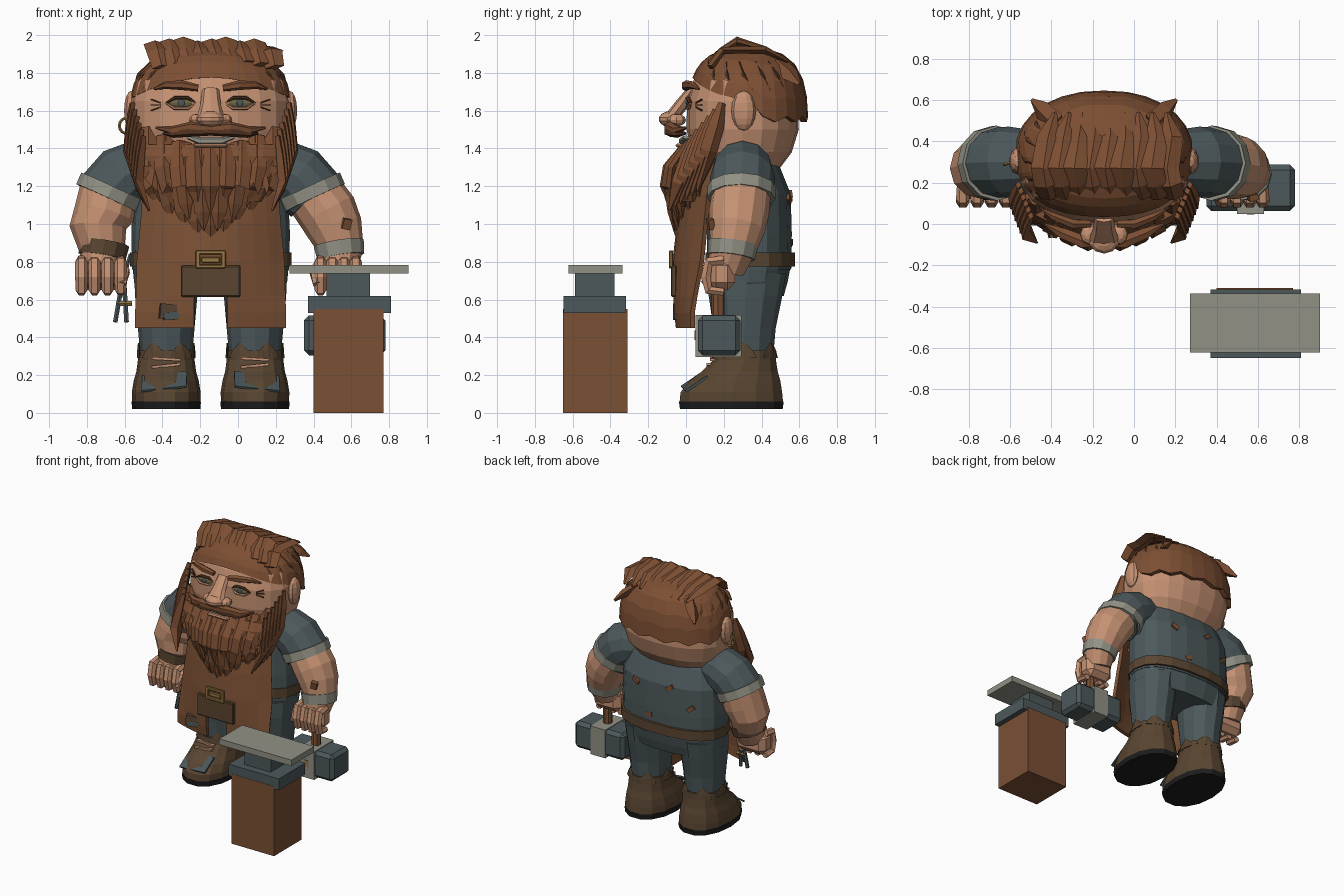
import bpy, bmesh, math, random
from mathutils import Vector, Euler

random.seed(4)
CX = -0.145          # centre line of the figure


def mat(name, *c):
    m = bpy.data.materials.new(name)
    m.diffuse_color = (*c, 1)
    return m


SKIN = mat("skin", .56, .285, .17)
HAIR = mat("hair brown", .205, .078, .033)
APRON = mat("tan leather and wood", .195, .08, .034)
SLATE = mat("slate cloth and iron", .073, .099, .105)
GREY = mat("pale grey", .285, .285, .235)
LEATHER = mat("dark leather", .10, .06, .031)
SOLE = mat("black", .012, .012, .013)
GOLD = mat("brass", .30, .18, .055)
DARK = mat("dark hair", .09, .034, .016)
OLIVE = mat("olive eye", .16, .13, .06)


def make(name, bm, m):
    bmesh.ops.recalc_face_normals(bm, faces=bm.faces)
    me = bpy.data.meshes.new(name)
    bm.to_mesh(me)
    bm.free()
    me.materials.append(m)
    ob = bpy.data.objects.new(name, me)
    bpy.context.collection.objects.link(ob)
    return ob


def skin(name, rings, m, cap0=True, cap1=True):
    bm = bmesh.new()
    vs = [[bm.verts.new(p) for p in r] for r in rings]
    n = len(rings[0])
    for a, b in zip(vs, vs[1:]):
        for i in range(n):
            j = (i + 1) % n
            bm.faces.new((a[i], a[j], b[j], b[i]))
    if cap0:
        bm.faces.new(vs[0])
    if cap1:
        bm.faces.new(vs[-1])
    return make(name, bm, m)


def tube(name, pts, m, n=10, axis=(0, 1, 0), level=False, e=2.0):
    """Loft elliptical rings (x, y, z, a, b); a lies along axis."""
    P = [Vector(p[:3]) for p in pts]
    rings = []
    for i, p in enumerate(pts):
        t = Vector((0, 0, 1)) if level else (P[min(i + 1, len(P) - 1)] - P[max(i - 1, 0)]).normalized()
        A = Vector(axis)
        A = (A - t * A.dot(t)).normalized()
        B = t.cross(A)
        ring = []
        for k in range(n):
            w = 2 * math.pi * k / n
            c, s = math.cos(w), math.sin(w)
            ring.append(P[i] + A * p[3] * math.copysign(abs(c) ** (2 / e), c)
                        + B * p[4] * math.copysign(abs(s) ** (2 / e), s))
        rings.append(ring)
    return skin(name, rings, m)


def loft(name, x, rows, m, n=16, e=2.0):
    """Level rings from rows of (z, centre y, rx, ry)."""
    return tube(name, [(x, cy, z, rx, ry) for z, cy, rx, ry in rows], m, n, (1, 0, 0), True, e)


def box(name, c, size, m, bevel=0, rot=(0, 0, 0)):
    bm = bmesh.new()
    bmesh.ops.create_cube(bm, size=1)
    bmesh.ops.scale(bm, vec=size, verts=bm.verts)
    if bevel:
        bmesh.ops.bevel(bm, geom=bm.edges[:], offset=bevel, segments=1, affect='EDGES')
    bmesh.ops.rotate(bm, matrix=Euler(rot).to_matrix(), verts=bm.verts)
    bmesh.ops.translate(bm, vec=c, verts=bm.verts)
    return make(name, bm, m)


def ball(name, c, r, m, u=12, v=8):
    bm = bmesh.new()
    bmesh.ops.create_uvsphere(bm, u_segments=u, v_segments=v, radius=1)
    bmesh.ops.scale(bm, vec=r, verts=bm.verts)
    bmesh.ops.translate(bm, vec=c, verts=bm.verts)
    return make(name, bm, m)


def face_y(dx):
    return .3 - .295 * (1 - abs(dx / .42) ** 2.3) ** (1 / 2.3)


# anvil on its wooden block
box("anvil_block", (.585, -.48, .275), (.37, .34, .55), APRON)
box("anvil_foot", (.59, -.483, .575), (.44, .33, .09), SLATE)
box("anvil_waist", (.583, -.483, .68), (.23, .21, .13), SLATE)
box("anvil_top", (.587, -.48, .76), (.63, .285, .046), GREY)

# hammer
box("hammer_head", (.565, .175, .41), (.43, .225, .21), SLATE, .025)
box("hammer_band", (.565, .172, .408), (.13, .245, .222), GREY)
tube("hammer_handle", [(.565, .17, .5, .035, .035), (.565, .17, .78, .035, .035)], APRON, 8)
box("hammer_pin", (.565, .05, .41), (.035, .01, .05), GOLD)

# torso, hips and belt
loft("shirt", CX, [(.76, .335, .415, .225), (.95, .335, .42, .228), (1.16, .335, .41, .222),
                   (1.3, .315, .37, .185), (1.4, .3, .29, .14), (1.45, .3, .18, .1)], SLATE, 18, 2.4)
loft("hips", CX, [(.62, .33, .36, .19), (.69, .33, .405, .21), (.79, .335, .415, .225)], SLATE, 18, 2.4)
loft("belt", CX, [(.775, .34, .427, .24), (.85, .34, .427, .24)], LEATHER, 18, 2.4)
for dx, z, tilt in ((-.1, 1.15, .6), (.2, 1.13, -.5), (-.27, 1.02, .7), (.08, .9, .2)):
    box("shirt_patch", (CX + dx, .557 - .3 * dx * dx, z), (.06, .016, .032), APRON, 0, (0, tilt, -dx))

# legs, boots
for s in (-1, 1):
    x = CX + s * .235
    loft("leg", x, [(.28, .31, .135, .15), (.45, .31, .15, .165), (.62, .315, .165, .195),
                    (.74, .325, .17, .205)], SLATE, 12)
    loft("boot", x, [(.06, .24, .18, .28), (.11, .24, .182, .275), (.17, .26, .172, .245), (.22, .285, .158, .205),
                     (.28, .31, .15, .17), (.33, .312, .148, .165)], LEATHER, 14, 2.2)
    loft("sole", x, [(.02, .24, .18, .278), (.06, .24, .184, .284)], SOLE, 14, 2.2)
    for k in range(6):   # ragged boot top
        w = 2 * math.pi * k / 6 + s
        px, py = x + .146 * math.cos(w), .312 + .16 * math.sin(w)
        tube("boot_rag", [(px, py, .29, .07, .01), (px, py, .33, .05, .008), (px, py, .37, .008, .004)], LEATHER, 4,
             (-math.sin(w), math.cos(w), 0))
    box("toe_plate", (x + s * .01, .045, .165), (.24, .14, .012), SLATE, 0, (.6, s * .1, s * .1))
    for z, r in ((.285, .06), (.25, -.1)):
        box("boot_lace", (x, .31 - (.17 if z > .26 else .19), z), (.15, .025, .014), SKIN, 0, (0, r, 0))

# apron with a split hem
bm = bmesh.new()
rows = [(.45, -.045, .395, .08), (.53, -.055, .395, .09), (.62, -.06, .39, .11), (.8, -.06, .385, .145),
        (1.0, -.035, .365, .14), (1.15, 0, .355, .12), (1.32, .07, .32, .1)]
us = [-1, -.8, -.6, -.4, -.22, 0, .22, .4, .6, .8, 1]
grid = [[bm.verts.new((CX + u * hw, y + cv * u * u, z)) for u in us] for z, y, hw, cv in rows]
for i in range(len(rows) - 1):
    for j in range(len(us) - 1):
        if i < 2 and j in (4, 5):
            continue
        bm.faces.new((grid[i][j], grid[i][j + 1], grid[i + 1][j + 1], grid[i + 1][j]))
apron = make("apron", bm, APRON)
mod = apron.modifiers.new("thickness", 'SOLIDIFY')
mod.thickness, mod.offset = .025, 0
box("apron_pouch", (CX, -.064, .697), (.315, .03, .165), LEATHER, .006)
for z in (.775, .85):
    box("buckle_bar", (CX, -.08, z), (.16, .02, .022), GOLD, .005)
for dx in (-.068, .068):
    box("buckle_side", (CX + dx, -.08, .812), (.026, .02, .085), GOLD, .005)
box("buckle_pin", (CX, -.08, .81), (.1, .02, .032), GOLD, .005)
box("apron_patch", (-.36, -.042, .535), (.11, .03, .08), LEATHER, 0, (0, .1, .22))
box("apron_hole", (-.355, -.047, .515), (.08, .026, .035), SLATE, 0, (0, -.15, .22))

# arms with sleeves, cuffs and fists
for s, wx, hx, name in ((-1, .575, .58, "left"), (1, .69, .675, "right")):
    def P(x, y, z, r):
        return (CX + s * x, y, z, r, r)
    tube(name + "_sleeve", [P(.26, .3, 1.3, .13), P(.38, .3, 1.285, .16), P(.46, .3, 1.25, .172),
                            P(.55, .295, 1.15, .168)], SLATE, 12)
    tube(name + "_sleeve_cuff", [P(.52, .295, 1.195, .182), P(.548, .293, 1.135, .18)], GREY, 12)
    mx = (.55 + wx) / 2 + .02
    tube(name + "_forearm", [P(.54, .295, 1.17, .155), P(mx - .02, .28, 1.06, .16), P(mx + .015, .27, .98, .15),
                             P(wx, .245, .86, .12), P(hx, .21, .76, .10)], SKIN, 12)
    tube(name + "_wrist_band", [P(wx - .012, .25, .9, .134), P(wx, .24, .825, .125)],
         LEATHER if s < 0 else GREY, 12)
    h = CX + s * hx
    w = 1.12 if s < 0 else 1
    box(name + "_palm", (h, .19, .735), (.23 * w, .14, .17), SKIN, .04)
    for k in range(4):
        fx = h + (k - 1.5) * .062 * w
        tube(name + "_finger", [(fx, .2, .81, .028, .028), (fx, .12, .8, .033, .03), (fx, .105, .72, .033, .03),
                                (fx, .12, .65, .031, .028), (fx, .2, .64, .025, .022)], SKIN, 6, (1, 0, 0))
    tube(name + "_thumb", [(h - s * .09, .22, .80, .03, .03), (h - s * .125, .15, .75, .035, .03),
                           (h - s * .11, .1, .68, .025, .025)], SKIN, 6)
box("forearm_patch", (.575, .13, 1.0), (.045, .03, .055), APRON, 0, (.2, .2, .3))

# hip tools hung from the belt
for dx in (-.03, .03):
    tube("pliers_arm", [(-.6 + dx, .2, .84, .01, .01), (-.61 - dx * .3, .17, .66, .014, .014),
                        (-.62 - dx, .16, .48, .014, .014)], SLATE, 6)
tube("pliers_pivot", [(-.64, .165, .58, .015, .015), (-.56, .165, .58, .015, .015)], GOLD, 6)

# head, ears and earring
loft("head", CX, [(1.24, .32, .24, .15), (1.3, .3, .33, .2), (1.38, .295, .39, .265), (1.5, .3, .42, .297),
                  (1.65, .3, .42, .295), (1.76, .305, .395, .265), (1.84, .31, .3, .2)], SKIN, 20, 2.3)
for s in (-1, 1):
    ball("ear", (CX + s * .42, .305, 1.6), (.04, .065, .105), SKIN, 10, 8)
bpy.ops.mesh.primitive_torus_add(location=(-.59, .3, 1.52), rotation=(math.pi / 2, 0, .3), major_segments=14,
                                 minor_segments=5, major_radius=.04, minor_radius=.008)
bpy.context.object.name = "earring"
bpy.context.object.data.materials.append(GOLD)

# face
tube("nose_bridge", [(CX, .03, 1.71, .045, .025), (CX, -.025, 1.63, .055, .035), (CX, -.08, 1.56, .075, .035)],
     SKIN, 8, (1, 0, 0))
ball("nose_tip", (CX, -.08, 1.555), (.075, .065, .043), SKIN, 10, 7)
tube("mouth", [(CX - .12, .0, 1.46, .01, .02), (CX - .06, -.02, 1.44, .02, .02), (CX + .06, -.02, 1.44, .02, .02),
               (CX + .12, .0, 1.46, .01, .02)], GREY, 6, (0, 0, 1))
box("lower_lip", (CX, -.03, 1.415), (.18, .05, .02), SKIN, .008)
for s in (-1, 1):
    ball("nostril", (CX + s * .075, -.05, 1.55), (.04, .05, .033), SKIN, 8, 6)
    e = CX + s * .155
    y = face_y(.155)
    ball("eye", (e, y, 1.64), (.065, .016, .026), OLIVE, 10, 6)
    ball("iris", (e, y - .012, 1.64), (.02, .008, .02), SLATE, 8, 6)
    for z, c in ((1.668, DARK), (1.612, SKIN)):
        tube("eyelid", [(e - .08, y + .004, 1.64, .005, .01), (e - .035, y - .008, z, .009, .014),
                        (e + .035, y - .008, z, .009, .014), (e + .08, y + .004, 1.64, .005, .01)], c, 6, (0, 0, 1))
    for k in (-1, 0, 1):
        box("eye_wrinkle", (CX + s * .29, face_y(.29), 1.63 + k * .02), (.06, .012, .006), DARK, 0,
            (0, s * k * -.3, s * .5))
    tube("eyebrow", [(CX + s * .065, -.0, 1.72, .018, .02), (CX + s * .15, .0, 1.735, .026, .025),
                     (CX + s * .24, .035, 1.735, .02, .02), (CX + s * .3, .07, 1.715, .006, .006)],
         HAIR, 6, (0, 0, 1))
    for k in range(2):
        tube("moustache", [(CX, -.08, 1.505 - k * .015, .022, .03),
                           (CX + s * .1, -.085, 1.515 - k * .025, .028, .035),
                           (CX + s * .2, -.045, 1.495 - k * .015, .024, .03),
                           (CX + s * (.29 - k * .04), .0, 1.51 - k * .03, .006, .006)],
             DARK if k else HAIR, 6, (0, 0, 1))


# hair cap with a low back and a high front
def hair_pt(a, z, f=1):
    c, s = math.cos(a), math.sin(a)
    r = f * max(.04, 1 - ((z - 1.5) / .43) ** 3) ** (1 / 3)
    return (CX + .435 * r * math.copysign(abs(c) ** .9, c), .325 + .322 * r * math.copysign(abs(s) ** .9, s), z)


N = 28
rings = [[] for _ in range(7)]
for k in range(N):
    a = 2 * math.pi * k / N
    s = math.sin(a)
    zb = 1.665 + .11 * s * s if s < 0 else 1.665
    if s > .2:
        zb = 1.54 + .03 * (k % 2)
    for i, t in enumerate((0, 0, .3, .55, .78, .93, 1)):
        rings[i].append(hair_pt(a, zb + (1.925 - zb) * t, .9 if i == 0 else 1))
skin("hair_cap", rings, HAIR, False, True)
for k in range(9):   # swept crest
    u = k / 4 - 1
    x = CX + .02 + u * .3
    h = 1.962 + .01 * (k % 3 - 1) - (.05 if k == 8 else 0)
    tube("hair_crest", [(x + .02, .13, 1.86 - .03 * u * u, .05, .02), (x, .19, 1.915, .06, .02),
                        (x - .015, .27, h, .06, .02), (x + .01, .42, 1.92, .055, .02),
                        (x * .9, .54, 1.86, .01, .01)], HAIR, 4, (1, 0, 0))
for s in (-1, 1):
    tube("hair_side_tuft", [(CX + s * .23, .48, 1.85, .06, .03), (CX + s * .3, .55, 1.79, .05, .03),
                            (CX + s * .35, .6, 1.74, .01, .01)], HAIR, 4)
    for k in range(5):   # dark gaps between side locks
        w = -.75 + .3 * k
        tube("dark_lock", [(*hair_pt(w if s > 0 else math.pi - w, z, .985), r, r)
                           for w, z, r in ((w, 1.86, .004), (w + .1, 1.79, .012), (w + .22, 1.71, .003))], DARK, 4)

# beard: solid core, layered front strands, cheek strands
loft("beard_core", CX, [(1.12, .03, .27, .07), (1.25, .05, .34, .12), (1.36, .08, .39, .14),
                        (1.42, .11, .4, .13)], HAIR, 16)
for layer, (n, dy, tip) in enumerate(((9, .005, .91), (8, -.02, .97), (9, -.04, 1.06))):
    for k in range(n):
        u = -1 + 2 * k / (n - 1)
        x, c = CX + u * .33, .12 * u * u
        z = tip + .17 * abs(u) ** 1.5 + random.uniform(-.02, .02)
        tube("beard_strand", [(x, c + dy * .3, 1.41 + .1 * u * u, .04, .02), (x, c - .06 + dy, 1.3, .052, .024),
                              (x - u * .02, c - .075 + dy, 1.2, .052, .024),
                              (x - u * .045, c - .06 + dy, z + .1, .046, .02),
                              (x - u * .07, c - .045 + dy, z, .004, .004)], HAIR, 4, (1, 0, 0))
for s in (-1, 1):
    for k in range(6):
        d, y, z = .425 - .012 * k, .19 - .03 * k, 1.64 - .035 * k
        tube("cheek_strand", [(CX + s * (d - .01), y, z, .02, .015), (CX + s * (d + .005), y - .03, z - .12, .045, .022),
                              (CX + s * (d + .015), y - .07, z - .25, .05, .025),
                              (CX + s * (d - .04), y - .13, 1.17 - .02 * k, .006, .006)],
             HAIR, 4, (-s * .3, 1, 0))
